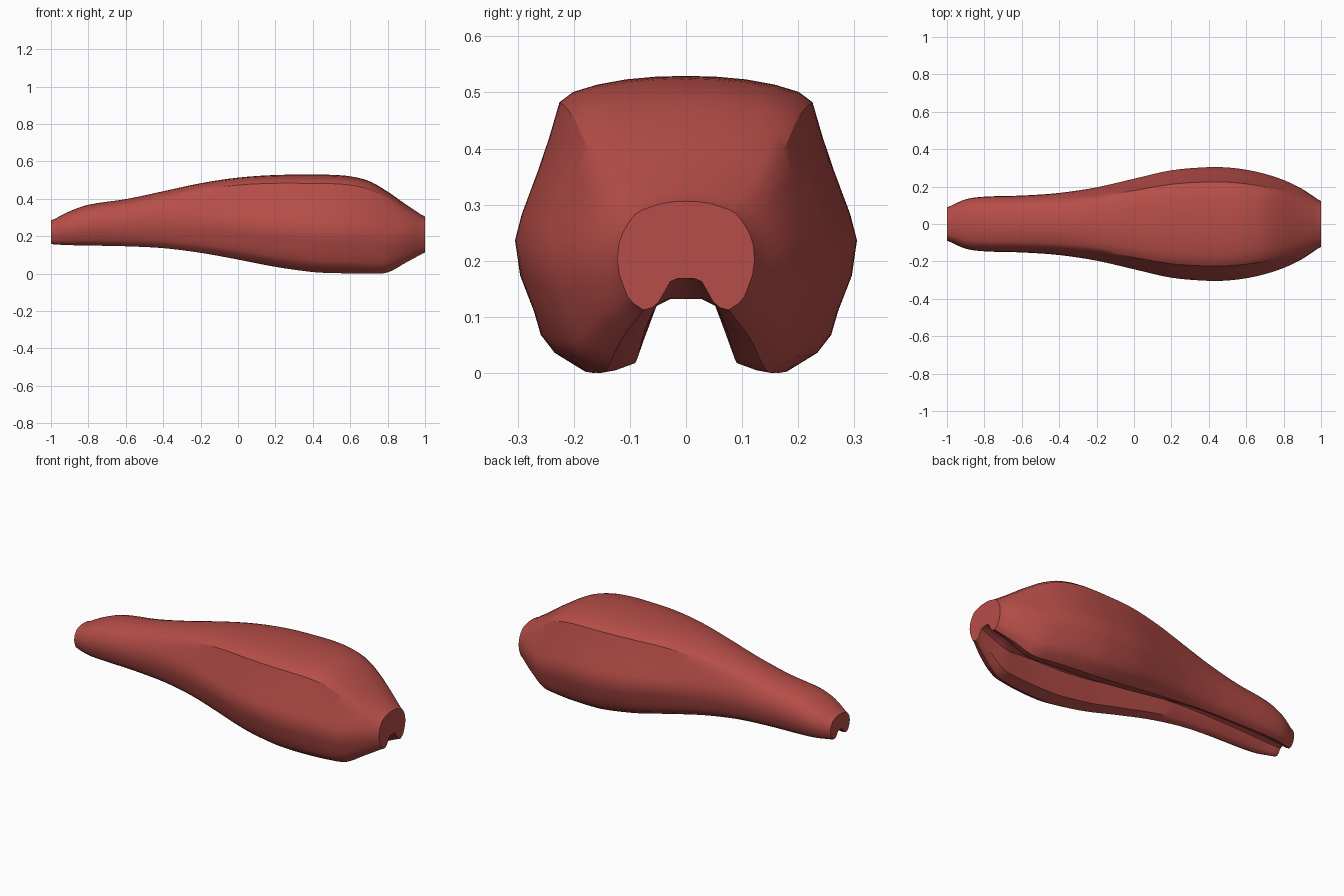
import bpy, bmesh, math

if "Cube" in bpy.data.objects:
    bpy.data.objects.remove(bpy.data.objects["Cube"])

# Outline stations: x, bottom z, top z, half width
stations = [
    (-0.985, .158, .292, .095), (-.9, .154, .335, .132), (-.8, .152, .370, .146),
    (-.6, .148, .400, .152), (-.4, .138, .442, .166), (-.2, .113, .485, .196),
    (0, .077, .515, .242), (.2, .038, .529, .287), (.4, .010, .531, .304),
    (.5, .005, .530, .302), (.6, .003, .522, .290), (.7, .002, .497, .268),
    (.8, .008, .440, .235), (.9, .062, .370, .187), (.985, .108, .314, .130)]

# Half cross-sections (width fraction, height fraction), top centre to groove roof
rear = [(0, 1), (.18, .997), (.35, .988), (.52, .97), (.66, .945), (.74, .91),
        (.80, .79), (.87, .67), (.96, .53), (1, .44), (.97, .32), (.89, .20),
        (.85, .12), (.77, .06), (.60, 0), (.50, .01), (.37, .035),
        (.23, .26), (.12, .29), (0, .29)]
nose = [(0, 1), (.18, .995), (.35, .98), (.50, .95), (.64, .92), (.74, .88),
        (.84, .80), (.93, .70), (.98, .60), (1, .46), (.97, .32), (.90, .20),
        (.85, .12), (.77, .06), (.62, 0), (.50, .02), (.40, .07),
        (.23, .26), (.12, .29), (0, .29)]


def smooth(t):
    t = max(0, min(1, t))
    return t * t * (3 - 2 * t)


def catmull(i, t):
    p = [stations[max(0, min(len(stations) - 1, i + k))] for k in (-1, 0, 1, 2)]
    x = p[1][0] + (p[2][0] - p[1][0]) * t
    out = [x]
    for c in (1, 2, 3):
        h = p[2][0] - p[1][0]
        m1 = (p[2][c] - p[0][c]) / (p[2][0] - p[0][0]) * h
        m2 = (p[3][c] - p[1][c]) / (p[3][0] - p[1][0]) * h
        out.append((2*t**3 - 3*t*t + 1) * p[1][c] + (t**3 - 2*t*t + t) * m1
                   + (3*t*t - 2*t**3) * p[2][c] + (t**3 - t*t) * m2)
    return out


def section(x, z0, z1, w):
    # rear profile in the middle, rounder one toward both ends
    b = smooth((x + .55) / .6) * (1 - smooth((x - .75) / .25))
    half = []
    for (u0, v0), (u1, v1) in zip(nose, rear):
        u, v = u0 + (u1 - u0) * b, v0 + (v1 - v0) * b
        half.append((x, u * w, z0 + v * (z1 - z0)))
    return half + [(px, -py, pz) for px, py, pz in half[-2:0:-1]]


def end_lip(x, ring):
    # slightly smaller ring that finishes an end
    zc = sum(p[2] for p in ring) / len(ring)
    return [(x, p[1] * .94, zc + (p[2] - zc) * .94) for p in ring]


# Padded saddle body, lofted along x
rings = [section(*catmull(i, k / 4)) for i in range(len(stations) - 1) for k in range(4)]
rings.append(section(*stations[-1]))
rings = [end_lip(-1, rings[0])] + rings + [end_lip(1, rings[-1])]

bm = bmesh.new()
loops = [[bm.verts.new(p) for p in r] for r in rings]
n = len(loops[0])
for a, b in zip(loops, loops[1:]):
    for j in range(n):
        bm.faces.new((a[j], a[(j + 1) % n], b[(j + 1) % n], b[j]))
bm.faces.new(loops[0])
bm.faces.new(loops[-1])
bmesh.ops.recalc_face_normals(bm, faces=bm.faces)
low = min(v.co.z for v in bm.verts)
for v in bm.verts:
    v.co.z -= low

mesh = bpy.data.meshes.new("saddle_body")
bm.to_mesh(mesh)
bm.free()
body = bpy.data.objects.new("saddle_body", mesh)
bpy.context.collection.objects.link(body)

red = bpy.data.materials.new("muted_red")
red.diffuse_color = (0.47, 0.075, 0.065, 1)
red.use_nodes = True
red.node_tree.nodes["Principled BSDF"].inputs["Base Color"].default_value = red.diffuse_color
mesh.materials.append(red)

bpy.context.view_layer.objects.active = body
body.select_set(True)
bpy.ops.object.shade_smooth_by_angle(angle=math.radians(32))
